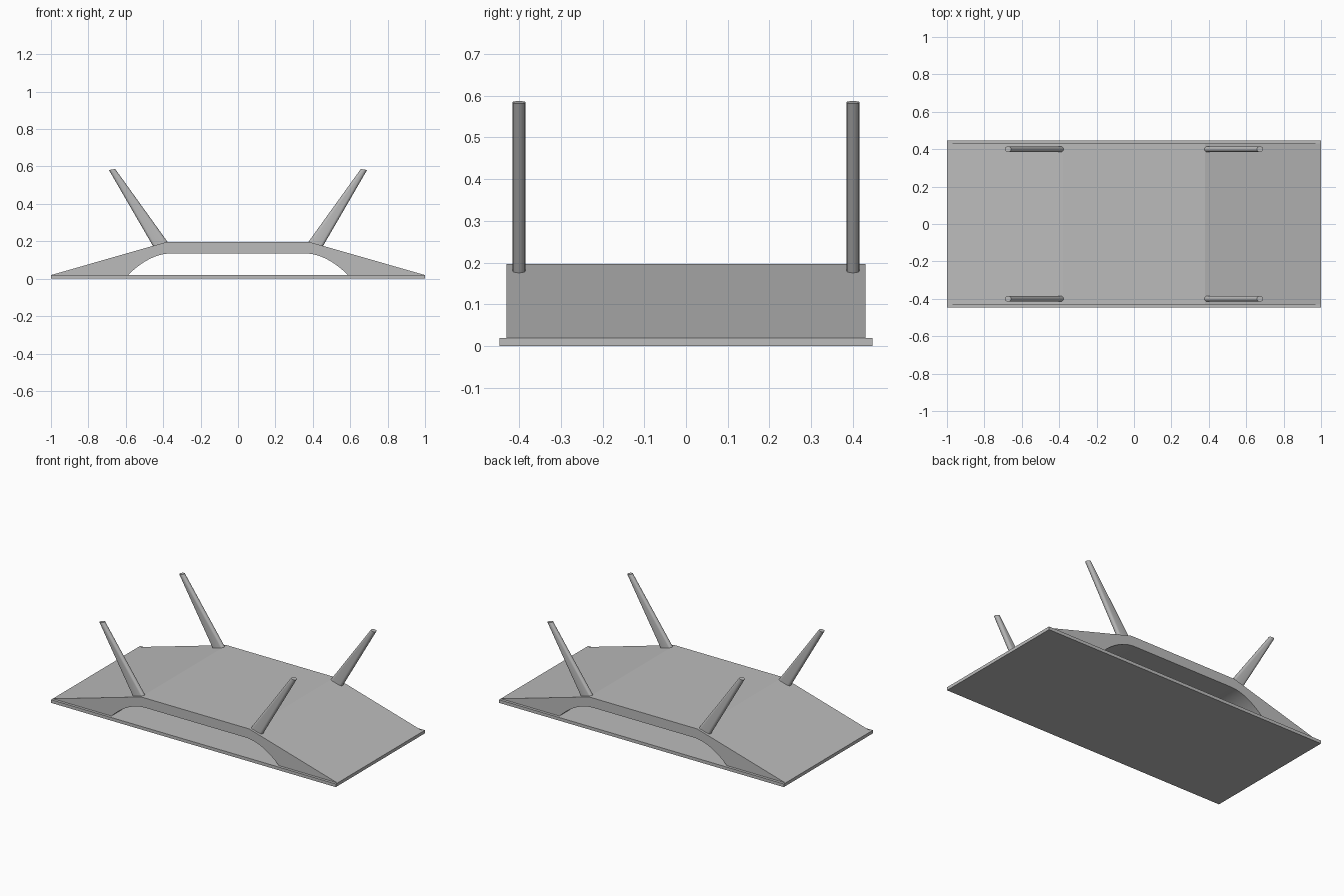
import bpy
import bmesh
from math import cos, sin, pi, radians
from mathutils import Vector

cube = bpy.data.objects.get("Cube")
if cube:
    bpy.data.objects.remove(cube, do_unlink=True)

# Single neutral colour
grey = bpy.data.materials.new("plain_grey")
grey.use_nodes = True
colour = (0.5, 0.5, 0.5, 1)
grey.diffuse_color = colour
grey.node_tree.nodes["Principled BSDF"].inputs["Base Color"].default_value = colour


def finish(bm, name, angle=None):
    """Turn a bmesh into a named object, optionally smooth below an angle."""
    bmesh.ops.recalc_face_normals(bm, faces=bm.faces[:])
    mesh = bpy.data.meshes.new(name)
    bm.to_mesh(mesh)
    bm.free()
    mesh.materials.append(grey)
    obj = bpy.data.objects.new(name, mesh)
    bpy.context.collection.objects.link(obj)
    if angle:
        bpy.ops.object.select_all(action='DESELECT')
        obj.select_set(True)
        bpy.context.view_layer.objects.active = obj
        bpy.ops.object.shade_smooth_by_angle(angle=radians(angle))
    return obj


def extrude_profile(name, profile, half_depth, angle=None):
    """Extrude an outline in the xz plane along y."""
    bm = bmesh.new()
    face = bm.faces.new([bm.verts.new((x, -half_depth, z)) for x, z in profile])
    ext = bmesh.ops.extrude_face_region(bm, geom=[face])
    moved = [v for v in ext["geom"] if isinstance(v, bmesh.types.BMVert)]
    bmesh.ops.translate(bm, verts=moved, vec=(0, 2 * half_depth, 0))
    return finish(bm, name, angle)


# Base plate
PLATE = 0.02
extrude_profile("base_plate", [(-1, 0), (1, 0), (1, PLATE), (-1, PLATE)], 0.447)

# Ramped deck with an arched opening underneath
foot, bend, crown = Vector((0.588, PLATE)), Vector((0.47, 0.136)), Vector((0.35, 0.136))
steps = 10
arch = []
for i in range(steps + 1):
    t = i / steps
    arch.append(foot * (1 - t) ** 2 + bend * 2 * t * (1 - t) + crown * t * t)
half = [(0.38, 0.197), (0.998, PLATE)] + [tuple(p) for p in arch]
outline = half + [(-x, z) for x, z in reversed(half)]
extrude_profile("ramped_deck", outline, 0.43, 14)


def slot_ring(bm, inner, outer, y, radius, segments=8):
    """Rounded slot whose long axis runs from inner to outer in the xz plane."""
    a, b = Vector((inner[0], y, inner[1])), Vector((outer[0], y, outer[1]))
    along = (b - a).normalized()
    across = Vector((0, 1, 0))
    ring = []
    for end, start in ((b - along * radius, -pi / 2), (a + along * radius, pi / 2)):
        for i in range(segments + 1):
            t = start + pi * i / segments
            ring.append(bm.verts.new(end + (along * cos(t) + across * sin(t)) * radius))
    return ring


# Four outward-leaning tapered posts
def post(name, side, y):
    bm = bmesh.new()
    low = slot_ring(bm, (side * 0.376, 0.196), (side * 0.453, 0.172), y, 0.015)
    high = slot_ring(bm, (side * 0.657, 0.587), (side * 0.69, 0.581), y, 0.015)
    count = len(low)
    for i in range(count):
        j = (i + 1) % count
        bm.faces.new((low[i], low[j], high[j], high[i]))
    bm.faces.new(low)
    bm.faces.new(high)
    finish(bm, name, 30)


for side, side_name in ((1, "left"), (-1, "right")):
    for y, end_name in ((-0.4, "front"), (0.4, "back")):
        post(f"{end_name}_{side_name}_post", side, y)
